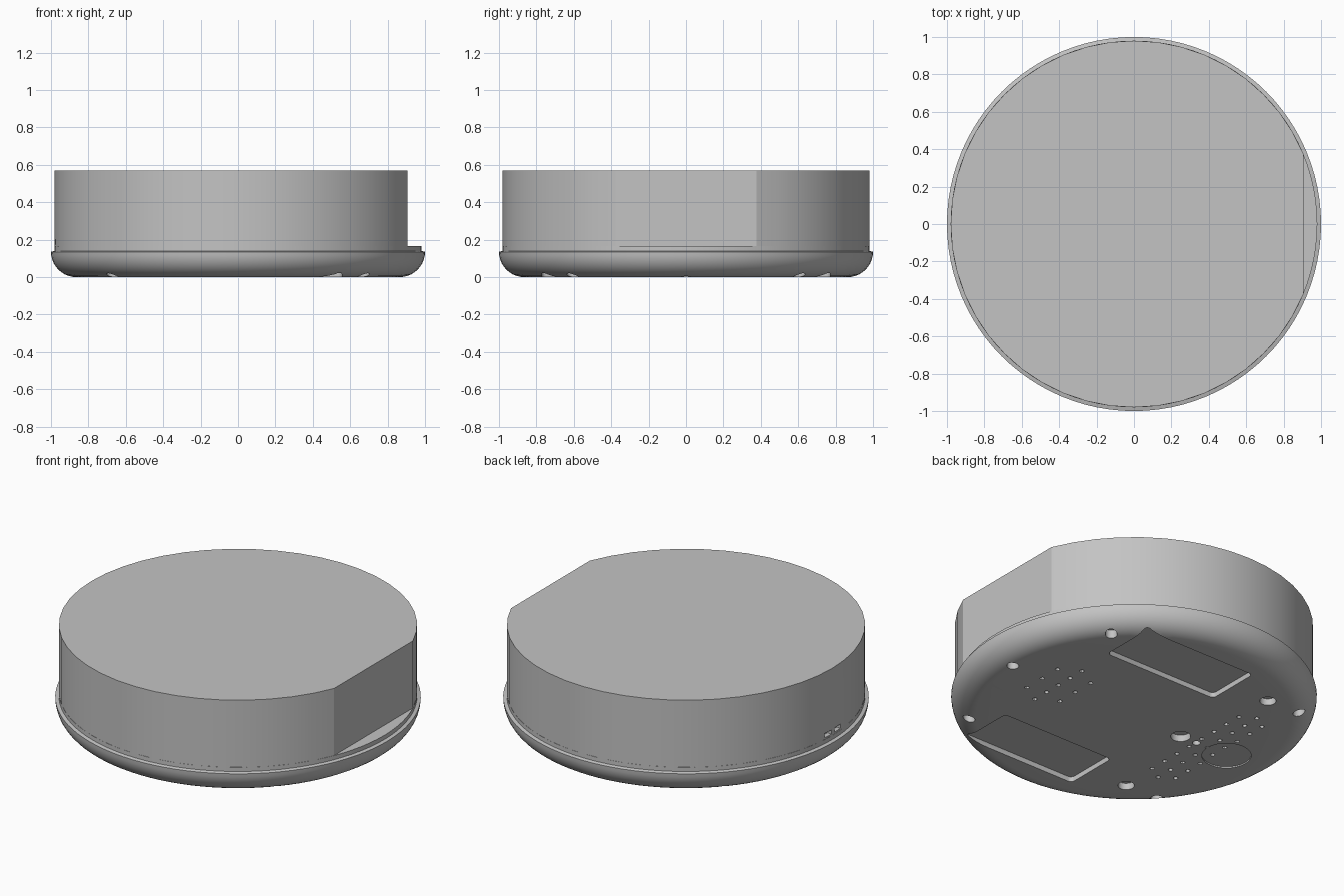
import bpy
import bmesh
import math
from mathutils import Matrix, Vector

cube = bpy.data.objects.get("Cube")
if cube:
    bpy.data.objects.remove(cube)

GREY = (0.55, 0.55, 0.55, 1.0)
grey = bpy.data.materials.new("plain grey")
grey.use_nodes = True
grey.diffuse_color = GREY
grey.node_tree.nodes["Principled BSDF"].inputs["Base Color"].default_value = GREY


def make_object(name, bm):
    bmesh.ops.recalc_face_normals(bm, faces=bm.faces)
    mesh = bpy.data.meshes.new(name)
    bm.to_mesh(mesh)
    bm.free()
    mesh.materials.append(grey)
    obj = bpy.data.objects.new(name, mesh)
    bpy.context.collection.objects.link(obj)
    return obj


def add_drill(bm, x, y, radius, depth, sides=24):
    # Drill that enters from below the floor
    bmesh.ops.create_cone(bm, cap_ends=True, segments=sides, radius1=radius, radius2=radius,
                          depth=depth + 0.1,
                          matrix=Matrix.Translation((x, y, (depth - 0.1) / 2)))


def add_box(bm, low, high):
    low, high = Vector(low), Vector(high)
    verts = bmesh.ops.create_cube(bm, size=1)["verts"]
    size, middle = high - low, (high + low) / 2
    for v in verts:
        v.co = Vector([a * b for a, b in zip(v.co, size)]) + middle
    return verts


def activate(obj):
    bpy.ops.object.select_all(action='DESELECT')
    obj.select_set(True)
    bpy.context.view_layer.objects.active = obj


def cut(obj, cutter):
    mod = obj.modifiers.new("cut", 'BOOLEAN')
    mod.operation = 'DIFFERENCE'
    mod.solver = 'EXACT'
    mod.object = cutter
    activate(obj)
    bpy.ops.object.modifier_apply(modifier=mod.name)
    bpy.data.objects.remove(cutter)


def smooth(obj):
    activate(obj)
    bpy.ops.object.shade_smooth_by_angle(angle=math.radians(30))


# Base: rounded dish with a small raised lip
FILLET = 0.135
profile = [(0, 0)]
for i in range(11):
    a = math.pi / 2 * i / 10
    profile.append((1 - FILLET + FILLET * math.sin(a), FILLET - FILLET * math.cos(a)))
profile += [(0.98, 0.14), (0.98, 0.165), (0, 0.165)]
bm = bmesh.new()
ring = [bm.verts.new((r, 0, z)) for r, z in profile]
edges = [bm.edges.new(pair) for pair in zip(ring, ring[1:])]
bmesh.ops.spin(bm, geom=ring + edges, cent=(0, 0, 0), axis=(0, 0, 1),
               angle=math.tau, steps=96, use_duplicate=False)
bmesh.ops.remove_doubles(bm, verts=bm.verts, dist=0.0001)
# Merge the flat floor and top fans into single faces
bmesh.ops.dissolve_limit(bm, angle_limit=0.001, verts=bm.verts, edges=bm.edges)
base = make_object("base", bm)

# Underside pockets with rounded corners, and a shallow round recess
bm = bmesh.new()
for side in (-1, 1):
    y1, y2 = sorted((side * 0.435, side * 0.77))
    add_box(bm, (-0.2, y1, -0.1), (0.555, y2, 0.03))
uprights = [e for e in bm.edges if abs(e.verts[0].co.z - e.verts[1].co.z) > 0.1]
bmesh.ops.bevel(bm, geom=uprights, offset=0.025, segments=4, profile=0.5, affect='EDGES')
add_drill(bm, -0.66, 0.0, 0.135, 0.008, 48)
cut(base, make_object("pocket_cutter", bm))

# Screw holes, foot holes and speaker holes
bm = bmesh.new()
for sy in (-1, 1):
    for sx in (-1, 1):
        add_drill(bm, sx * 0.67, sy * 0.605, 0.033, 0.05)
    add_drill(bm, -0.45, sy * 0.603, 0.045, 0.04)
add_drill(bm, 0.865, 0, 0.033, 0.05)
add_drill(bm, -0.333, 0, 0.055, 0.04)
add_drill(bm, -0.445, 0, 0.022, 0.04)


def hole_row(x, count, step):
    for i in range(count):
        add_drill(bm, x, (i - (count - 1) / 2) * step, 0.013, 0.04, 12)


for x, count, step in ((-0.44, 8, 0.105), (-0.525, 9, 0.105), (-0.605, 8, 0.105),
                       (0.42, 3, 0.13), (0.54, 5, 0.1), (0.655, 3, 0.13)):
    hole_row(x, count, step)
cut(base, make_object("hole_cutter", bm))
smooth(base)

# Body: tall drum with one flat side
bm = bmesh.new()
bmesh.ops.create_cone(bm, cap_ends=True, segments=48, radius1=0.98, radius2=0.98,
                      depth=0.405, matrix=Matrix.Translation((0, 0, 0.3675)))
cutting = bmesh.ops.bisect_plane(bm, geom=bm.verts[:] + bm.edges[:] + bm.faces[:],
                                 plane_co=(0.905, 0, 0), plane_no=(1, 0, 0), clear_outer=True)
rim = [g for g in cutting["geom_cut"] if isinstance(g, bmesh.types.BMEdge)]
bmesh.ops.holes_fill(bm, edges=rim, sides=0)
body = make_object("body", bm)

# Two small port slots low on the round side
bm = bmesh.new()
for y in (-0.08, 0.01):
    add_box(bm, (-1.1, y, 0.175), (-0.95, y + 0.06, 0.2))
cut(body, make_object("port_cutter", bm))
activate(body)
bpy.ops.object.shade_smooth_by_angle(angle=math.radians(15))
